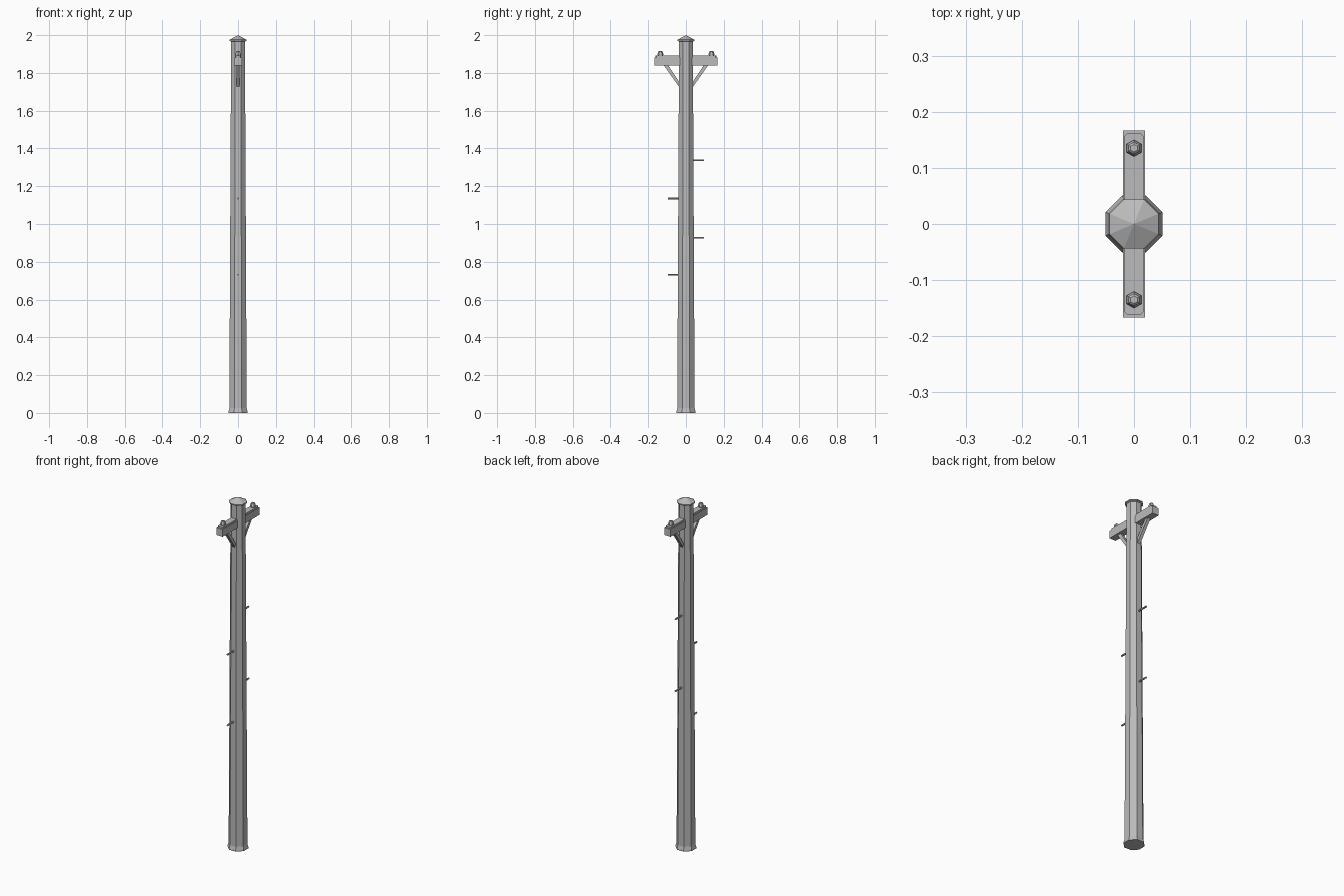
import bpy, bmesh, math
from mathutils import Matrix, Vector

cube = bpy.data.objects.get("Cube")
if cube:
    bpy.data.objects.remove(cube, do_unlink=True)

grey = bpy.data.materials.new("weathered_grey")
grey.use_nodes = True
COLOUR = (0.5, 0.5, 0.5, 1)
grey.diffuse_color = COLOUR
grey.node_tree.nodes["Principled BSDF"].inputs["Base Color"].default_value = COLOUR


def finish(name, bm):
    bmesh.ops.recalc_face_normals(bm, faces=bm.faces)
    mesh = bpy.data.meshes.new(name)
    bm.to_mesh(mesh)
    bm.free()
    mesh.materials.append(grey)
    obj = bpy.data.objects.new(name, mesh)
    bpy.context.collection.objects.link(obj)
    return obj


def lathe(name, profile, sides, start, location=(0, 0, 0), rotation=None):
    """Stack rings of (radius, height); a zero radius closes to a point."""
    bm = bmesh.new()
    rings = []
    for r, z in profile:
        if r == 0:
            rings.append([bm.verts.new((0, 0, z))] * sides)
        else:
            angles = [start + math.tau * i / sides for i in range(sides)]
            rings.append([bm.verts.new((r * math.cos(a), r * math.sin(a), z)) for a in angles])
    for low, high in zip(rings, rings[1:]):
        for i in range(sides):
            j = (i + 1) % sides
            corners = [low[i], low[j], high[j], high[i]]
            bm.faces.new(list(dict.fromkeys(corners)))
    for ring in (rings[0], rings[-1]):
        if ring[0] is not ring[1]:
            bm.faces.new(ring)
    matrix = Matrix.Translation(location) @ (rotation or Matrix())
    bmesh.ops.transform(bm, matrix=matrix, verts=bm.verts)
    return finish(name, bm)


def prism(name, outline, depth):
    """Extrude a closed outline along the given vector."""
    bm = bmesh.new()
    face = bm.faces.new([bm.verts.new(p) for p in outline])
    out = bmesh.ops.extrude_face_region(bm, geom=[face])
    verts = [v for v in out["geom"] if isinstance(v, bmesh.types.BMVert)]
    bmesh.ops.translate(bm, vec=Vector(depth), verts=verts)
    return finish(name, bm)


# Eight-sided pole, flats facing the axes; sizes below are flat-to-centre
FLAT = 1 / math.cos(math.pi / 8)
HALF = math.pi / 8
pole = [(0.051, 0), (0.051, 0.006), (0.046, 0.025), (0.0365, 1.97)]
lathe("pole", [(r * FLAT, z) for r, z in pole], 8, HALF)
cap = [(0.036, 1.966), (0.044, 1.97), (0.044, 1.976), (0, 2.0)]
lathe("pole_cap", [(r * FLAT, z) for r, z in cap], 8, HALF)

# Crossarm with a thin clipped-corner plate on top
w, l = 0.02, 0.167
prism("crossarm", [(-w, -l, 1.84), (w, -l, 1.84), (w, l, 1.84), (-w, l, 1.84)], (0, 0, 0.042))
w, l, c = 0.017, 0.162, 0.006
plate = [(sx * x, sy * y, 1.882)
         for sx, sy, pts in ((1, -1, ((w - c, l), (w, l - c))), (1, 1, ((w, l - c), (w - c, l))),
                             (-1, 1, ((w - c, l), (w, l - c))), (-1, -1, ((w, l - c), (w - c, l))))
         for x, y in pts]
prism("crossarm_plate", plate, (0, 0, 0.01))

for side, s in (("front", -1), ("back", 1)):
    # Six-sided insulator
    lathe(side + "_insulator", [(0.014, 1.89), (0.015, 1.9), (0.011, 1.914), (0.007, 1.917)],
          6, math.pi / 6, (0, s * 0.135, 0))
    # Slanted brace under the arm
    brace = [(-0.009, s * y, z) for y, z in
             ((0.095, 1.841), (0.118, 1.841), (0.034, 1.722), (0.034, 1.75))]
    prism(side + "_brace", brace, (0.018, 0, 0))

# Climbing pegs on alternating sides
for n, z in enumerate((0.732, 0.927, 1.135, 1.337)):
    s = 1 if n % 2 else -1
    turn = Matrix.Rotation(-s * math.pi / 2, 4, "X")
    lathe(f"climbing_peg_{n + 1}", [(0.005, 0.03), (0.005, 0.096)], 6, 0, (0, 0, z), turn)
